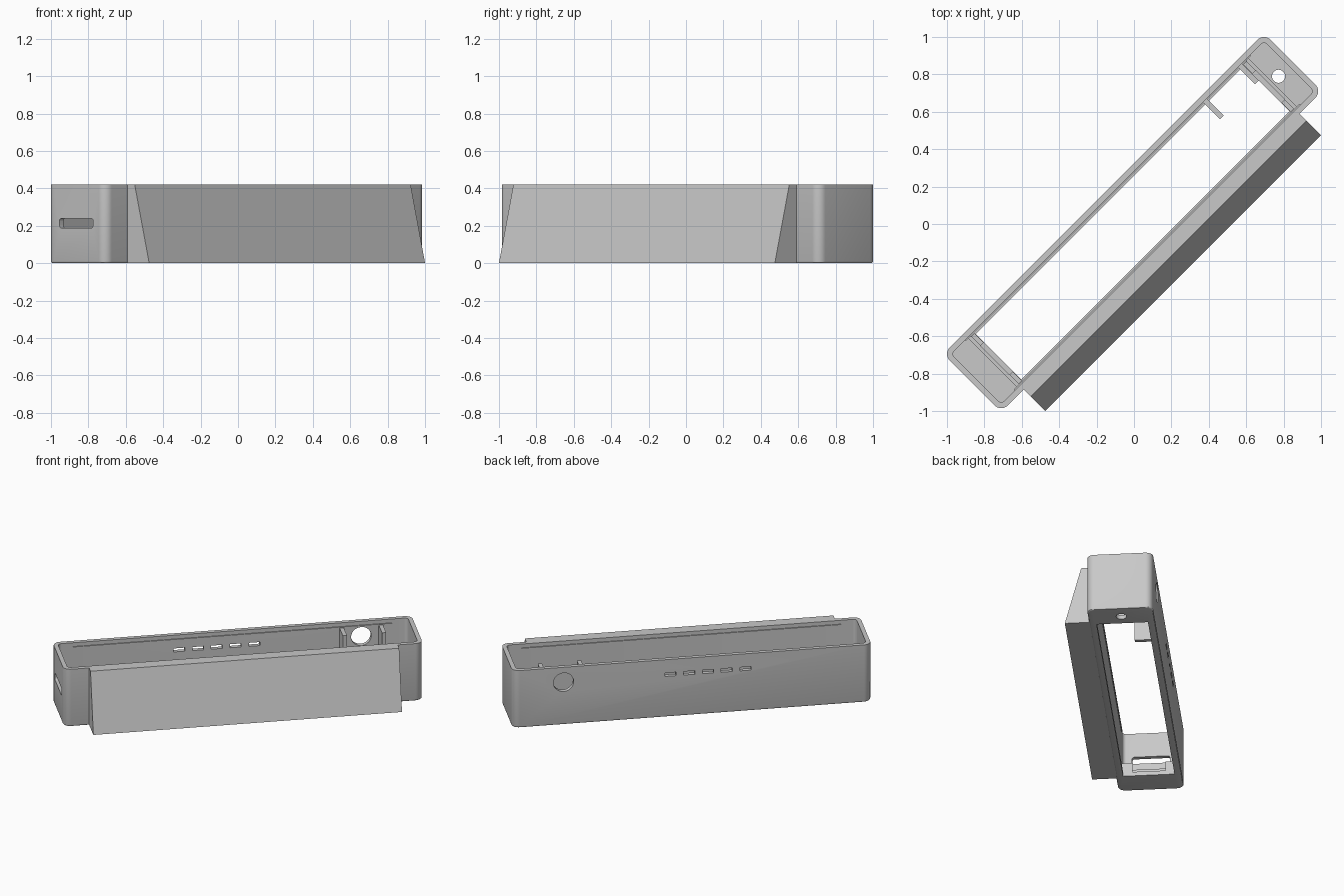
import bpy, bmesh, math
from mathutils import Matrix, Vector

cube = bpy.data.objects.get("Cube")
if cube:
    bpy.data.objects.remove(cube, do_unlink=True)

grey = bpy.data.materials.new("plain grey")
grey.use_nodes = True
colour = (0.58, 0.58, 0.58, 1)
grey.diffuse_color = colour
grey.node_tree.nodes["Principled BSDF"].inputs["Base Color"].default_value = colour

TURN = Matrix.Rotation(math.radians(45), 4, "Z")
HEIGHT, WALL, FLOOR = 0.42, 0.03, 0.03
END, BACK, FRONT = 1.213, 0.23, -0.209      # outer faces of the tray
MID = (BACK + FRONT) / 2


def make_object(name, bm):
    bmesh.ops.recalc_face_normals(bm, faces=bm.faces)
    mesh = bpy.data.meshes.new(name)
    bm.to_mesh(mesh)
    bm.free()
    mesh.materials.append(grey)
    obj = bpy.data.objects.new(name, mesh)
    bpy.context.collection.objects.link(obj)
    return obj


def block(name, lo, hi, radius=0, axis=2, foot=0):
    """Box between two corners, edges along one axis rounded, foot edge eased."""
    bm = bmesh.new()
    lo, hi = Vector(lo), Vector(hi)
    bmesh.ops.create_cube(bm, size=1)
    for v in bm.verts:
        v.co = [lo[i] + (v.co[i] + 0.5) * (hi[i] - lo[i]) for i in range(3)]
    if radius:
        edges = [e for e in bm.edges
                 if abs((e.verts[0].co - e.verts[1].co).normalized()[axis]) > 0.9]
        bmesh.ops.bevel(bm, geom=edges, offset=radius, segments=8,
                        profile=0.5, affect="EDGES")
    if foot:
        edges = [e for e in bm.edges if all(v.co.z < lo.z + 1e-5 for v in e.verts)]
        bmesh.ops.bevel(bm, geom=edges, offset=foot, segments=3,
                        profile=0.5, affect="EDGES")
    return make_object(name, bm)


def cylinder(name, centre, radius, depth, rotation=Matrix()):
    bm = bmesh.new()
    bmesh.ops.create_cone(bm, cap_ends=True, segments=40, radius1=radius,
                          radius2=radius, depth=depth,
                          matrix=Matrix.Translation(centre) @ rotation)
    return make_object(name, bm)


def cut(obj, cutters):
    for cutter in cutters:
        cutter.hide_render = True
        mod = obj.modifiers.new("cut", "BOOLEAN")
        mod.operation, mod.solver, mod.object = "DIFFERENCE", "EXACT", cutter
    graph = bpy.context.evaluated_depsgraph_get()
    mesh = bpy.data.meshes.new_from_object(obj.evaluated_get(graph))
    obj.modifiers.clear()
    obj.data = mesh
    for cutter in cutters:
        bpy.data.objects.remove(cutter, do_unlink=True)


# Tray: rounded shell with an open top and a large floor window
tray = block("tray", (-END, FRONT, 0), (END, BACK, HEIGHT), 0.05, foot=0.01)
cutters = [
    block("cavity", (-END + WALL, FRONT + WALL, FLOOR),
          (END - WALL, BACK - WALL, HEIGHT + 0.1), 0.025),
    block("window", (-1.015, FRONT + 0.048, -0.1), (1.015, BACK - 0.048, 0.1)),
    block("end_slot", (-END - 0.1, -0.117, 0.188), (-END + 0.1, 0.137, 0.24), 0.015, 0),
    cylinder("floor_hole", (1.105, 0.012, 0), 0.035, 0.2),
    cylinder("round_hole", (0.868, BACK, 0.31), 0.068, 0.2,
             Matrix.Rotation(math.pi / 2, 4, "X")),
]
# Five vents through the back wall
for i in range(5):
    u = -0.108 + (i - 2) * 0.127
    cutters.append(block("vent", (u - 0.038, BACK - 0.1, 0.297),
                         (u + 0.038, BACK + 0.1, 0.323)))
cut(tray, cutters)
parts = [tray]

# Sloped front panel: a wedge, thicker at the foot
bm = bmesh.new()
profile = [(FRONT + 0.01, 0.002), (-0.371, 0.002), (-0.262, HEIGHT), (FRONT + 0.01, HEIGHT)]
face = bm.faces.new([bm.verts.new((-1.043, v, z)) for v, z in profile])
extruded = bmesh.ops.extrude_face_region(bm, geom=[face])["geom"]
bmesh.ops.translate(bm, vec=(2.086, 0, 0),
                    verts=[g for g in extruded if isinstance(g, bmesh.types.BMVert)])
parts.append(make_object("sloped_front_panel", bm))

# Fins on either side of the round hole
for name, u in (("inner_fin", 0.735), ("outer_fin", 1.0)):
    parts.append(block(name, (u - 0.014, 0.07, FLOOR - 0.01),
                       (u + 0.014, BACK - WALL + 0.005, 0.385)))

# Snap ridges just under the rim of both long walls
for name, v in (("back_ridge", BACK - WALL), ("front_ridge", FRONT + WALL)):
    parts.append(block(name, (-1.08, v - 0.007, 0.38), (1.08, v + 0.007, 0.392)))

# Low lip and two corner posts at each end of the window
for side, label in ((-1, "right"), (1, "left")):
    a, b = sorted((side * 1.04, side * 1.06))
    parts.append(block(label + "_lip", (a, FRONT + WALL - 0.005, FLOOR - 0.01),
                       (b, BACK - WALL + 0.005, 0.06)))
    for sign, place in ((-1, "front"), (1, "back")):
        v = MID + sign * 0.145
        a, b = sorted((side * 1.016, side * 1.04))
        parts.append(block(f"{label}_{place}_post", (a, v - 0.035, FLOOR - 0.01),
                           (b, v + 0.035, 0.1)))

# Turn everything diagonal and shade the rounded corners smooth
for obj in parts:
    obj.data.transform(TURN)
bpy.ops.object.select_all(action="DESELECT")
for obj in parts:
    obj.select_set(True)
bpy.context.view_layer.objects.active = tray
bpy.ops.object.shade_smooth_by_angle(angle=math.radians(30))
